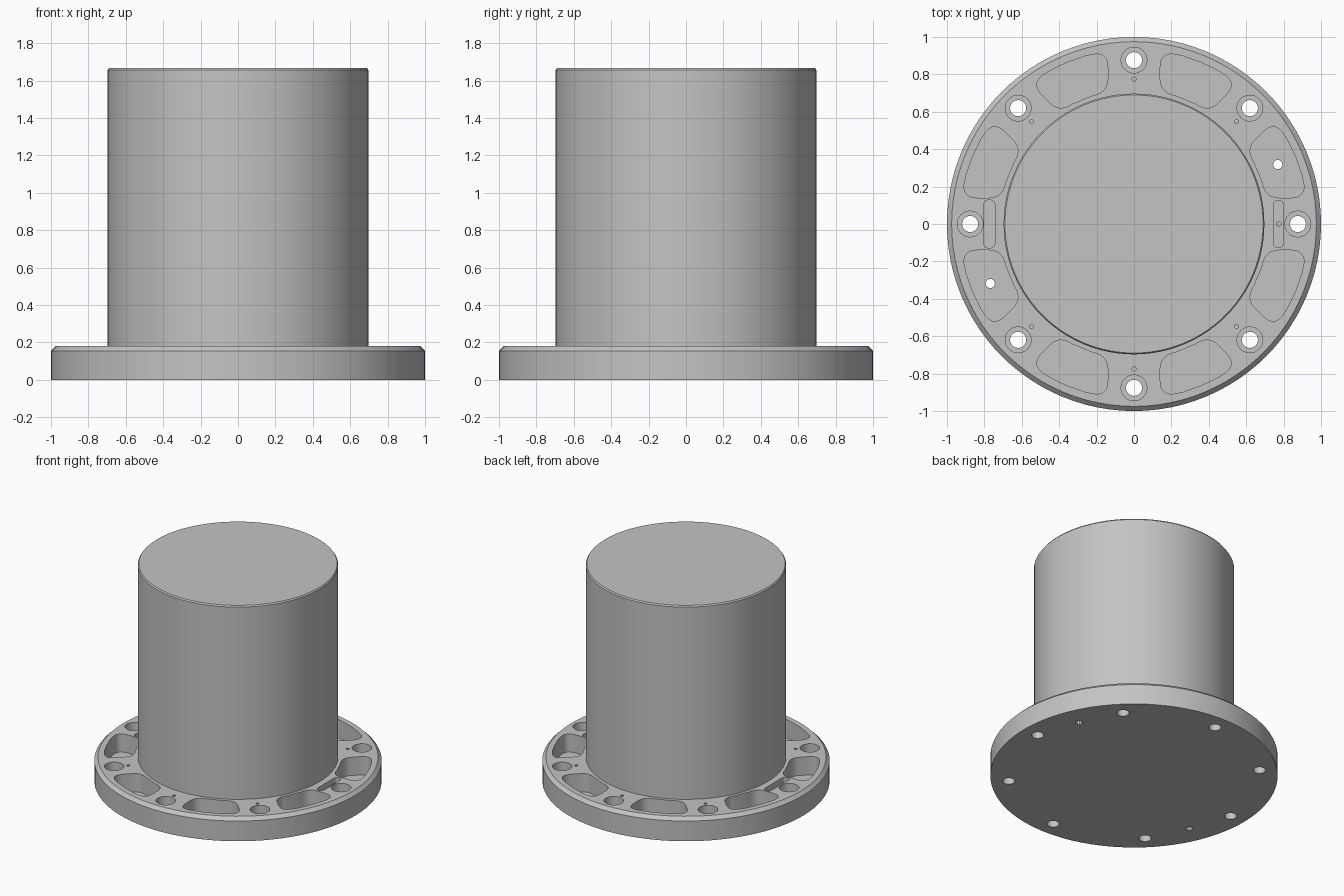
import bpy, bmesh
from math import sin, cos, asin, radians, pi
from mathutils import Vector, Matrix

cube = bpy.data.objects.get("Cube")
if cube:
    bpy.data.objects.remove(cube)

TOP = 0.18          # flange top height
BOLT_R = 0.876      # bolt circle radius

grey = bpy.data.materials.new("machined grey")
grey.use_nodes = True
colour = (0.55, 0.55, 0.55, 1)
grey.diffuse_color = colour
grey.node_tree.nodes["Principled BSDF"].inputs["Base Color"].default_value = colour


def to_object(name, bm):
    bmesh.ops.recalc_face_normals(bm, faces=bm.faces)
    mesh = bpy.data.meshes.new(name)
    bm.to_mesh(mesh)
    bm.free()
    mesh.materials.append(grey)
    obj = bpy.data.objects.new(name, mesh)
    bpy.context.collection.objects.link(obj)
    return obj


def prism(bm, outline, z0, z1):
    """Closed prism from a flat outline."""
    low = [bm.verts.new((p[0], p[1], z0)) for p in outline]
    high = [bm.verts.new((p[0], p[1], z1)) for p in outline]
    bm.faces.new(low[::-1])
    bm.faces.new(high)
    for i in range(len(low)):
        j = (i + 1) % len(low)
        bm.faces.new((low[i], low[j], high[j], high[i]))


def circle(centre, r, n):
    return [(centre[0] + r * cos(2 * pi * i / n), centre[1] + r * sin(2 * pi * i / n))
            for i in range(n)]


def polar(r, a):
    return Vector((r * cos(a), r * sin(a)))


def rounded(points, steps=8):
    """Round each (point, cut-back length) corner of an outline."""
    out = []
    for i, (p, k) in enumerate(points):
        if not k:
            out.append(p)
            continue
        before, after = points[i - 1][0], points[(i + 1) % len(points)][0]
        a = p + (before - p).normalized() * k
        b = p + (after - p).normalized() * k
        for s in range(steps + 1):
            t = s / steps
            out.append(a * (1 - t) ** 2 + p * 2 * t * (1 - t) + b * t * t)
    return out


def turned(name, profile, n=96):
    """Solid of revolution from (radius, height) rings, capped at both ends."""
    bm = bmesh.new()
    rings = [[bm.verts.new((x, y, z)) for x, y in circle((0, 0), r, n)] for r, z in profile]
    for a, b in zip(rings, rings[1:]):
        for i in range(n):
            j = (i + 1) % n
            bm.faces.new((a[i], a[j], b[j], b[i]))
    bm.faces.new(rings[0][::-1])
    bm.faces.new(rings[-1])
    return to_object(name, bm)


def pocket_outline(mid):
    """Filleted sector whose sides run parallel to the neighbouring bolt axes."""
    inner, outer = 0.722, 0.935
    hi, ho = (pi / 8 - asin(0.14 / r) for r in (inner, outer))
    pts = [(polar(outer, mid - ho), 0.09), (polar(outer, mid - ho * 0.45), 0),
           (polar(outer, mid), 0), (polar(outer, mid + ho * 0.45), 0),
           (polar(outer, mid + ho), 0.09),
           (polar(inner, mid + hi), 0.07), (polar(inner, mid + hi * 0.4), 0),
           (polar(inner, mid - hi * 0.4), 0), (polar(inner, mid - hi), 0.07)]
    return rounded(pts)


def slot_outline(x, half_w, half_l):
    corners = [(-1, -1), (1, -1), (1, 1), (-1, 1)]
    return rounded([(Vector((x + sx * half_w, sy * half_l)), 0.025) for sx, sy in corners], 4)


# Main parts
flange = turned("flange", [(1, 0), (1, 0.155), (0.975, TOP), (0.6, TOP)])
body = turned("cylinder_body", [(0.697, 0.17), (0.697, 1.657), (0.69, 1.667)])

# Recesses: pockets, counterbores and the two slots
recess = bmesh.new()
holes = bmesh.new()
for i in range(8):
    a = i * pi / 4
    prism(recess, pocket_outline(a + pi / 8), 0.04, 0.3)
    prism(recess, circle(polar(BOLT_R, a), 0.069, 32), 0.09, 0.3)
    # Bolt holes and marker dimples
    prism(holes, circle(polar(BOLT_R, a), 0.043, 24), -0.1, 0.3)
    if i != 4:
        prism(holes, circle(polar(0.775, a), 0.012, 8), 0.08, 0.3)
prism(recess, slot_outline(0.773, 0.027, 0.125), 0.14, 0.3)
prism(recess, slot_outline(-0.773, 0.029, 0.128), 0.14, 0.3)

# Drain holes through two opposite pockets
for a in (pi / 8, pi * 9 / 8):
    prism(holes, circle(polar(0.832, a), 0.025, 10), -0.1, 0.3)

# Cut the flange
for name, bm in (("recess_cutter", recess), ("hole_cutter", holes)):
    cutter = to_object(name, bm)
    cutter.hide_render = True
    mod = flange.modifiers.new(name, "BOOLEAN")
    mod.operation = "DIFFERENCE"
    mod.solver = "EXACT"
    mod.object = cutter
    bpy.context.view_layer.objects.active = flange
    bpy.ops.object.modifier_apply(modifier=name)
    bpy.data.objects.remove(cutter)

# Smooth shading with crisp machined edges
bpy.ops.object.select_all(action="DESELECT")
for obj in (flange, body):
    obj.select_set(True)
bpy.context.view_layer.objects.active = flange
bpy.ops.object.shade_smooth_by_angle(angle=radians(25))
